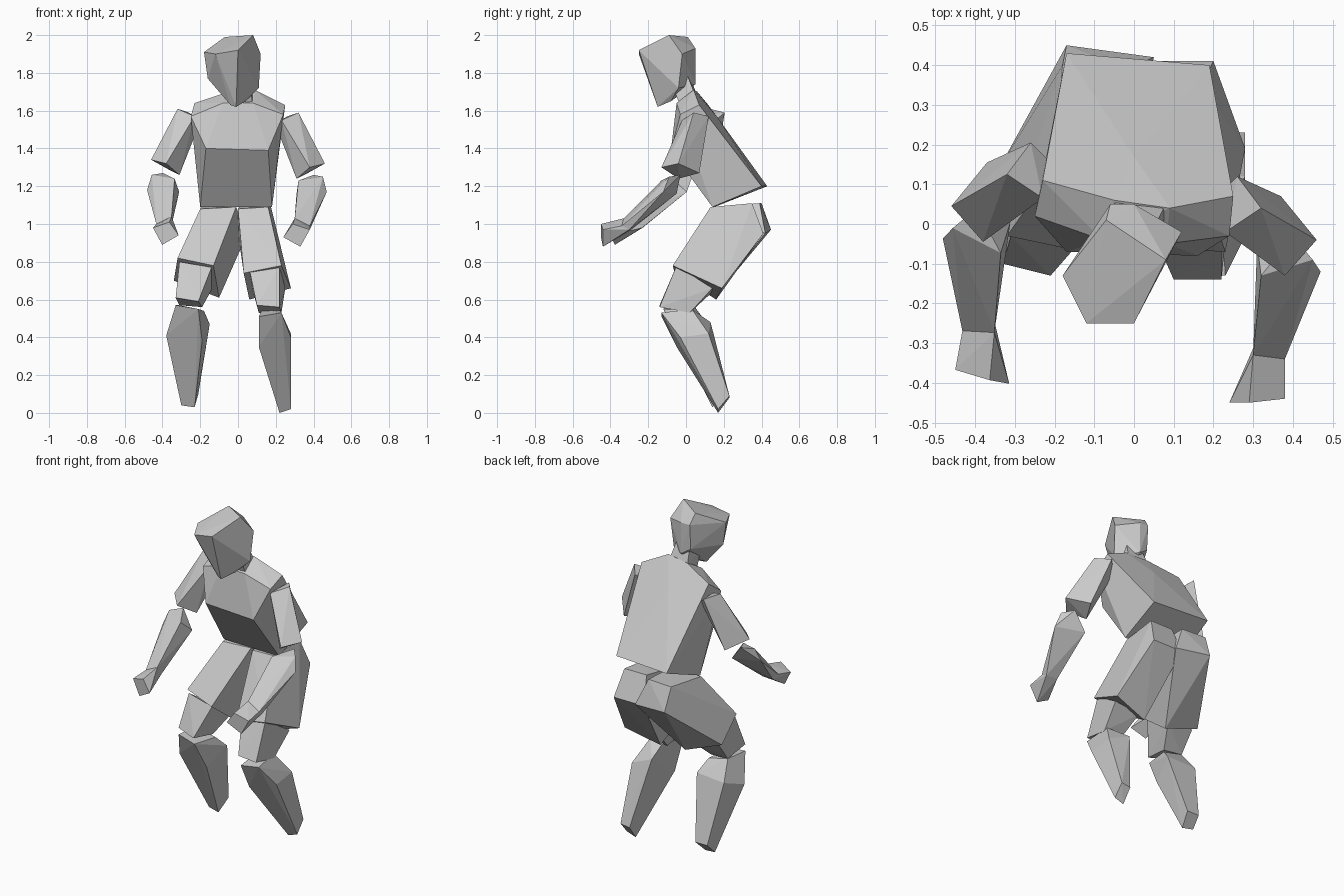
import bpy
import bmesh
import math
from mathutils import Vector, Matrix

CM = 0.01  # cross-section corners are given in hundredths of a unit

# Remove the default cube only
default_cube = bpy.data.objects.get("Cube")
if default_cube:
    bpy.data.objects.remove(default_cube, do_unlink=True)

# Single flat material
grey = bpy.data.materials.new("plain_grey")
grey.use_nodes = True
grey_value = (0.6, 0.6, 0.6, 1)
grey.diffuse_color = grey_value
grey.node_tree.nodes["Principled BSDF"].inputs["Base Color"].default_value = grey_value


def faceted_part(name, *sections, transform=Matrix.Identity(4)):
    """Wrap a flat-faced skin around consecutive cross-sections."""
    bm = bmesh.new()
    for section in sections:
        for corner in section:
            bm.verts.new(transform @ (Vector(corner) * CM))
    skin = bmesh.ops.convex_hull(bm, input=bm.verts)
    unused = set(skin["geom_interior"]) | set(skin["geom_unused"])
    loose = [item for item in unused if isinstance(item, bmesh.types.BMVert)]
    bmesh.ops.delete(bm, geom=loose, context="VERTS")
    bmesh.ops.dissolve_limit(bm, angle_limit=math.radians(3), verts=bm.verts, edges=bm.edges)
    bmesh.ops.recalc_face_normals(bm, faces=bm.faces)
    mesh = bpy.data.meshes.new(name)
    bm.to_mesh(mesh)
    bm.free()
    mesh.materials.append(grey)
    part = bpy.data.objects.new(name, mesh)
    bpy.context.collection.objects.link(part)
    return part


def arm_pair(name, *sections, swing=0.0, shift=(0, 0, 0)):
    """Build the left arm part, and a mirrored right one in its own pose."""
    faceted_part("left_" + name, *sections)
    elbow = Vector((-0.4, -0.05, 0))
    mirror = Matrix.Scale(-1, 4, Vector((1, 0, 0)))
    turn = (Matrix.Translation(elbow) @ Matrix.Rotation(swing, 4, "Z")
            @ Matrix.Translation(-elbow))
    faceted_part("right_" + name, *sections,
                 transform=Matrix.Translation(Vector(shift)) @ turn @ mirror)


# Head, turned towards its right and tilted down
crown = [(-7, 1, 199), (8, -9, 200)]
brow = [(-18, -13, 191), (-12, -25, 190), (0, -25, 192)]
head_back = [(-6, 5, 193), (0, 5, 193), (12, -2, 190)]
skull_base = [(-6, 4, 178), (0, 5, 174), (11, -4, 172)]
jaw = [(-16, -13, 177), (-4, -14, 163), (-1, -15, 162), (4, -8, 165)]
faceted_part("head", crown, brow, head_back, skull_base, jaw)

# Neck
neck_top = [(-5, -8, 176), (6, -8, 176), (6, 1, 178), (-4, 2, 178)]
neck_base = [(-5, -3, 162), (8, -3, 162), (8, 5, 168), (-5, 6, 168)]
faceted_part("neck", neck_top, neck_base)

# Torso, leaning forward
collar = [(-8, -4, 164), (8, -5, 164), (9, 4, 171), (-5, 6, 170)]
shoulders = [(-25, 2, 157), (24, -3, 158), (25, 7, 163), (-23, 11, 164)]
spine = [(0, 17, 156)]
chest = [(-17, -7, 140), (16, -8, 139)]
waist = [(-20, 15, 109), (18, 14, 109), (19, 40, 120), (-17, 43, 120)]
faceted_part("torso", collar, shoulders, spine, chest, waist)

# Sleeves, forearms and hands
sleeve_top = [(26, 12, 157), (32, 4, 159), (23, -2, 155), (20, 6, 152)]
sleeve_cuff = [(46, -4, 132), (38, -13, 130), (31, -4, 124), (37, 7, 127)]
arm_pair("sleeve", sleeve_top, sleeve_cuff, shift=(0, 0.085, 0.02))

elbow_ring = [(45, -9, 125), (47, -12, 117), (31, -5, 116), (32, -13, 123), (40, -3, 126)]
wrist = [(38, -34, 99), (38, -30, 97), (31, -29, 97), (30, -33, 103)]
knuckles = [(24, -45, 93), (33, -44, 88), (38, -44, 97), (29, -45, 100)]
arm_pair("forearm", elbow_ring, wrist, swing=-0.18, shift=(0, 0.07, 0.01))
arm_pair("hand", wrist, knuckles, swing=-0.18, shift=(0, 0.07, 0.01))

# Left leg
left_hip = [(0, 14, 108), (16, 13, 109), (17, 35, 111), (2, 35, 111)]
left_seat = [(0, 41, 95), (20, 41, 95)]
left_hem = [(3, -6, 74), (23, -7, 78), (28, 19, 66), (6, 16, 60)]
faceted_part("left_shorts_leg", left_hip, left_seat, left_hem)

left_thigh_top = [(6, -5, 76), (22, -5, 78), (25, 14, 66), (8, 14, 64)]
left_knee = [(10, -14, 57), (22, -14, 56), (23, 2, 53), (11, 2, 53)]
faceted_part("left_thigh", left_thigh_top, left_knee)

left_shin_top = [(11, -13, 51), (23, -13, 53), (22, 3, 55), (13, 3, 55)]
left_calf = [(14, 13, 48), (28, 12, 42), (28, -3, 40), (11, -5, 35)]
left_ankle = [(22, 17, 0), (28, 17, 2), (28, 23, 9), (22, 23, 8)]
faceted_part("left_shin", left_shin_top, left_calf, left_ankle)

# Right leg
right_hip = [(-20, 14, 108), (-1, 14, 109), (-2, 39, 111), (-18, 40, 111)]
right_seat = [(-17, 45, 97), (5, 42, 95)]
right_hem = [(-32, -3, 82), (-13, -7, 78), (-10, 15, 61), (-34, 14, 70)]
faceted_part("right_shorts_leg", right_hip, right_seat, right_hem)

right_thigh_top = [(-31, -3, 80), (-14, -5, 77), (-13, 14, 67), (-31, 13, 69)]
right_knee = [(-33, -10, 61), (-21, -13, 59), (-19, 3, 56), (-31, 4, 57)]
faceted_part("right_thigh", right_thigh_top, right_knee)

right_shin_top = [(-33, -10, 57), (-21, -12, 55), (-18, 4, 54), (-31, 4, 57)]
right_calf = [(-15, 11, 47), (-34, 12, 46), (-38, -2, 41), (-19, -3, 38)]
right_ankle = [(-30, 15, 4), (-23, 14, 3), (-21, 21, 10), (-29, 21, 10)]
faceted_part("right_shin", right_shin_top, right_calf, right_ankle)
